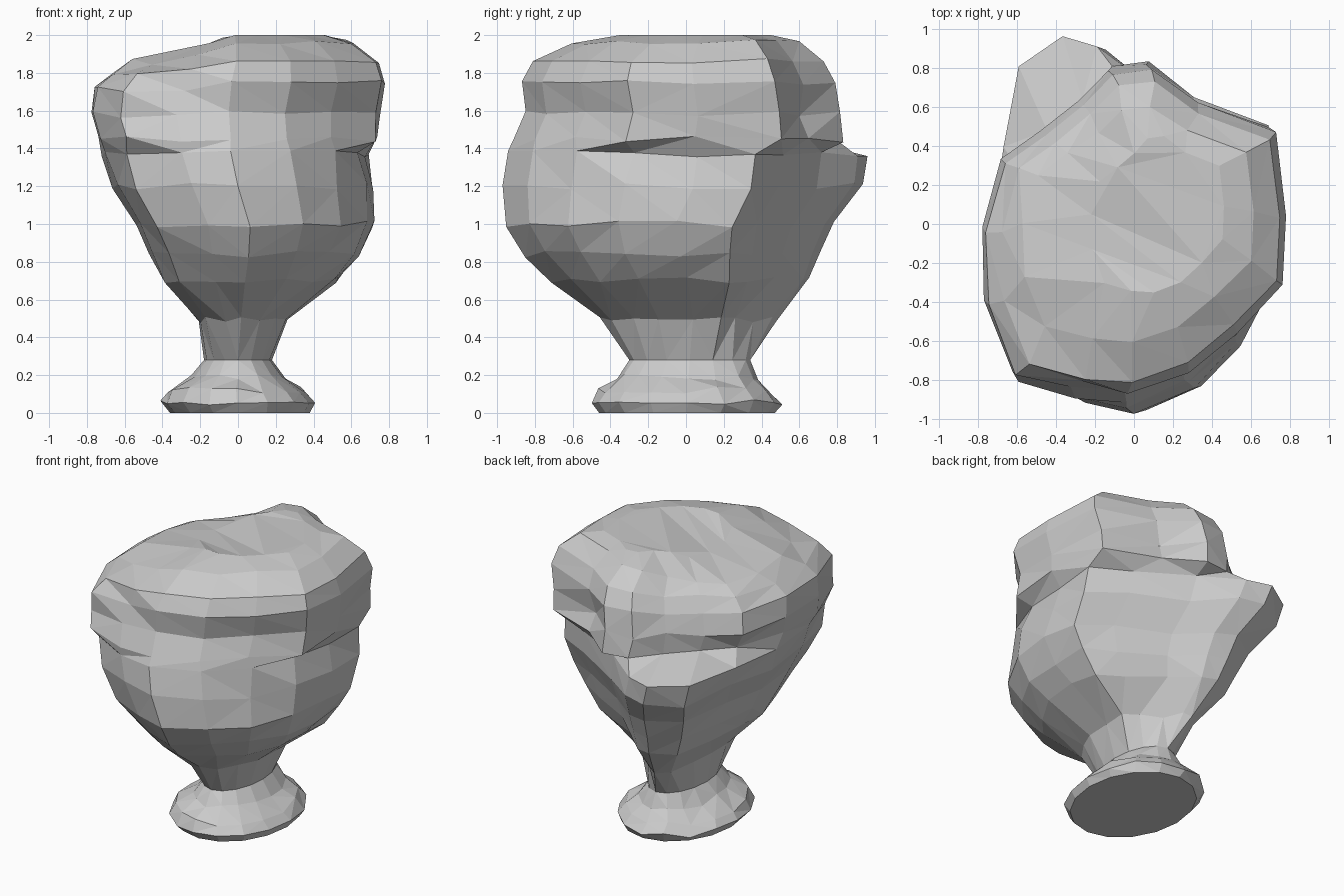
import bpy, bmesh, math, random
from mathutils import Vector

if "Cube" in bpy.data.objects:
    bpy.data.objects.remove(bpy.data.objects["Cube"])

random.seed(4)
N = 16
# plan outlines in -1..1, anticlockwise from the front
ROUND = [(math.sin(i * math.tau / N), -math.cos(i * math.tau / N)) for i in range(N)]
LOWER = [(-.05, -1), (.4, -.86), (.72, -.62), (.95, -.32), (1, .05), (.98, .38), (.62, .53), (.1, .74),
         (-.25, .95), (-.5, 1), (-.82, .84), (-.93, .4), (-1, 0), (-.97, -.4), (-.82, -.77), (-.4, -.94)]
UPPER = [(-.05, -1), (.35, -.87), (.67, -.62), (.98, -.32), (1, .1), (.93, .62), (.42, .79), (.1, 1),
         (-.15, .97), (-.35, .78), (-.6, .6), (-.87, .42), (-1, 0), (-.98, -.45), (-.8, -.88), (-.4, -.98)]


def loft(name, rings, jitter, dents=(), cap_bottom=False, cap_top=False, tilt=False):
    """Skin rings of (z, x0, x1, y0, y1, plan) into a faceted shell."""
    bm = bmesh.new()
    loops = []
    for k, (z, x0, x1, y0, y1, plan) in enumerate(rings):
        loop = []
        for u, v in plan:
            x = (x0 + x1) / 2 + u * (x1 - x0) / 2
            y = (y0 + y1) / 2 + v * (y1 - y0) / 2
            zz = z
            if tilt and z > 1.6:  # crown falls away to the left
                zz -= min(.11, .42 * max(0, -x - .05)) * (z - 1.6) / .4
            j = 0 if k == 0 or k == len(rings) - 1 else jitter
            loop.append(bm.verts.new((x + random.uniform(-j, j) * .5,
                                      y + random.uniform(-j, j) * .5,
                                      zz + random.uniform(-j, j) * 1.5)))
        loops.append(loop)
    for a, b in zip(loops, loops[1:]):
        for i in range(N):
            j = (i + 1) % N
            bm.faces.new((a[i], a[j], b[j], b[i]))
    if cap_bottom:
        bm.faces.new(loops[0][::-1])
    if cap_top:
        bm.faces.new(loops[-1])
    # press single corners inwards to make the hollows
    for px, py, pz, depth in dents:
        p = Vector((px, py, pz))
        v = min(bm.verts, key=lambda w: (w.co - p).length)
        v.co -= Vector((v.co.x, v.co.y, 0)).normalized() * depth
    bmesh.ops.triangulate(bm, faces=bm.faces[:], quad_method='SHORT_EDGE')
    bmesh.ops.recalc_face_normals(bm, faces=bm.faces[:])
    mesh = bpy.data.meshes.new(name)
    bm.to_mesh(mesh)
    bm.free()
    ob = bpy.data.objects.new(name, mesh)
    bpy.context.collection.objects.link(ob)
    return ob


# spreading foot
loft("foot", [
    (0, -.36, .38, -.46, .47, ROUND),
    (.06, -.41, .41, -.50, .51, ROUND),
    (.12, -.37, .36, -.46, .45, ROUND),
    (.19, -.25, .25, -.36, .38, ROUND),
    (.28, -.18, .18, -.30, .34, ROUND)], .012, cap_bottom=True)

# neck, bowl with its rear-left lobe, and crown
loft("bowl", [
    (.28, -.18, .18, -.30, .34, ROUND),
    (.49, -.21, .26, -.46, .48, LOWER),
    (.70, -.40, .53, -.71, .65, LOWER),
    (.84, -.47, .64, -.85, .71, LOWER),
    (1.0, -.54, .72, -.95, .78, LOWER),
    (1.2, -.66, .72, -.97, .94, LOWER),
    (1.37, -.72, .71, -.94, .96, LOWER),
    (1.45, -.74, .74, -.91, .83, UPPER),
    (1.58, -.78, .75, -.85, .81, UPPER),
    (1.75, -.76, .78, -.87, .79, UPPER),
    (1.87, -.68, .74, -.81, .73, UPPER),
    (1.96, -.57, .61, -.60, .60, UPPER),
    (2.0, -.22, .46, -.35, .45, UPPER)], .012,
    dents=[(-.28, -.85, 1.72, .06), (.70, -.30, 1.37, .04),
           (.70, .10, 1.37, .04), (-.70, .30, 1.45, .04), (.35, .62, 1.58, .04)],
    cap_top=True, tilt=True)
